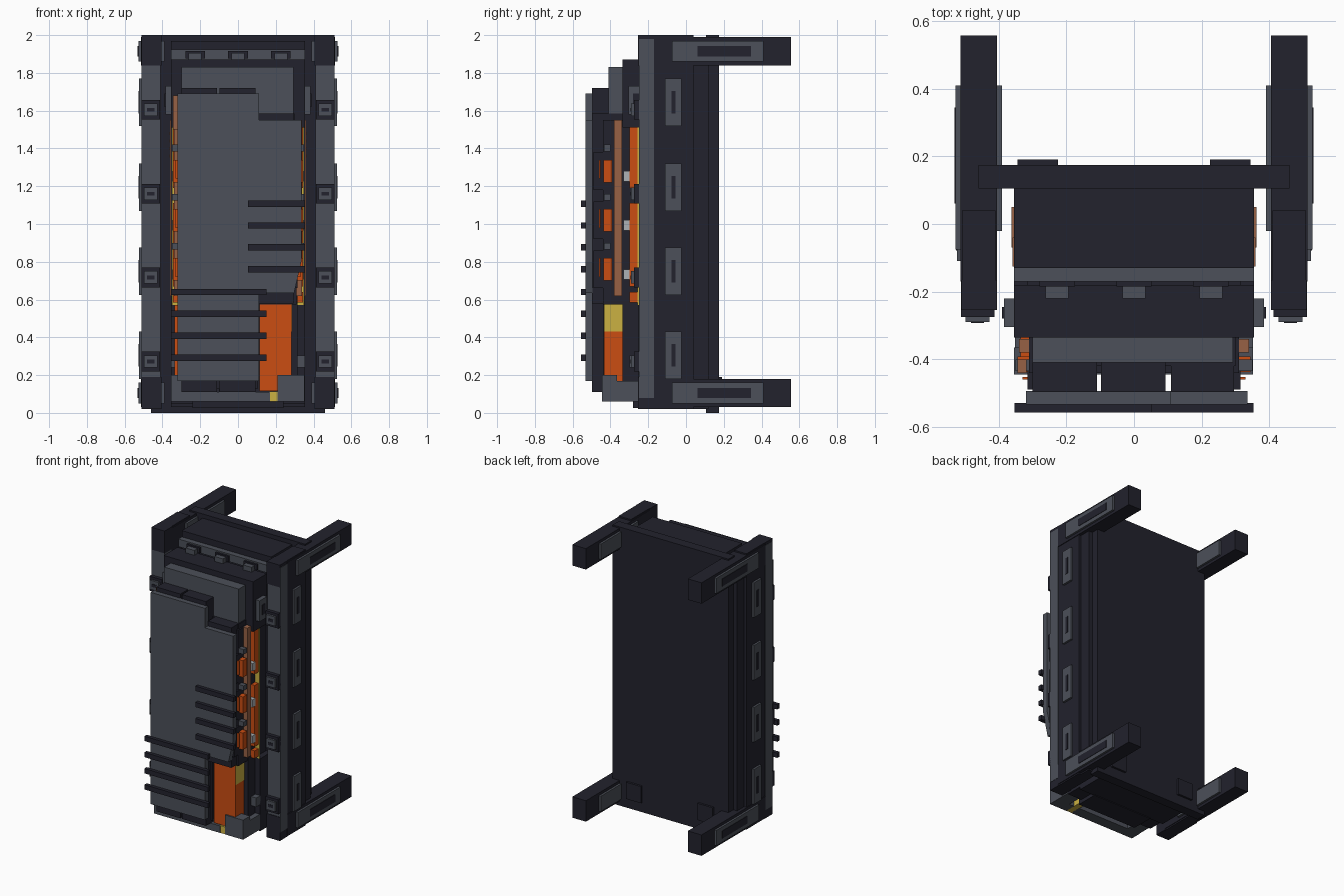
import bpy, bmesh


def material(name, r, g, b):
    m = bpy.data.materials.new(name)
    m.diffuse_color = (r, g, b, 1)
    return m


DARK = material("dark_navy", 0.016, 0.016, 0.026)
GREY = material("slate_grey", 0.072, 0.080, 0.100)
ORANGE = material("orange", 0.60, 0.075, 0.006)
YELLOW = material("yellow", 0.60, 0.44, 0.055)
BROWN = material("copper_brown", 0.31, 0.12, 0.06)
PALE = material("pale_grey", 0.42, 0.45, 0.47)


def prism(name, pts, y0, y1, mat):
    """Extrude an x-z outline from y0 to y1."""
    bm = bmesh.new()
    face = bm.faces.new([bm.verts.new((x, y0, z)) for x, z in pts])
    ext = bmesh.ops.extrude_face_region(bm, geom=[face])
    verts = [v for v in ext["geom"] if isinstance(v, bmesh.types.BMVert)]
    bmesh.ops.translate(bm, verts=verts, vec=(0, y1 - y0, 0))
    bmesh.ops.recalc_face_normals(bm, faces=bm.faces)
    me = bpy.data.meshes.new(name)
    bm.to_mesh(me)
    bm.free()
    me.materials.append(mat)
    ob = bpy.data.objects.new(name, me)
    bpy.context.collection.objects.link(ob)
    return ob


def box(name, x0, x1, y0, y1, z0, z1, mat):
    return prism(name, [(x0, z0), (x1, z0), (x1, z1), (x0, z1)], y0, y1, mat)


def pair(name, x0, x1, y0, y1, z0, z1, mat):
    """Box mirrored to both sides."""
    box(name + "_right", x0, x1, y0, y1, z0, z1, mat)
    box(name + "_left", -x1, -x0, y0, y1, z0, z1, mat)


# Back wall with stepped edges, and feet plates behind it
box("back_wall", -0.46, 0.46, 0.105, 0.175, 0.0, 2.0, DARK)
pair("back_foot_plate", 0.225, 0.345, 0.17, 0.19, 0.07, 0.19, DARK)

# Side posts: dark body, grey front strip, dark end caps
pair("post_body", 0.41, 0.508, -0.17, 0.04, 0.02, 2.0, DARK)
pair("post_step", 0.41, 0.49, 0.04, 0.12, 0.02, 1.99, DARK)
pair("post_strip", 0.41, 0.512, -0.25, -0.17, 0.08, 1.98, GREY)
for z0, z1 in ((0.02, 0.19), (1.84, 2.0)):
    pair("post_cap", 0.405, 0.510, -0.254, -0.165, z0, z1, DARK)

# Rear arms with grey side plates and dark slots
for z in (0.105, 1.915):
    pair("arm", 0.405, 0.513, -0.17, 0.557, z - 0.075, z + 0.075, DARK)
    pair("arm_outer_plate", 0.51, 0.528, -0.075, 0.41, z - 0.055, z + 0.055, GREY)
    pair("arm_outer_slot", 0.52, 0.531, 0.06, 0.345, z - 0.027, z + 0.027, DARK)
    pair("arm_inner_plate", 0.39, 0.41, -0.02, 0.41, z - 0.055, z + 0.055, GREY)

# Post side plates and front clips
for z in (0.305, 0.75, 1.195, 1.645):
    pair("side_plate", 0.505, 0.523, -0.11, -0.025, z - 0.125, z + 0.125, GREY)
    pair("side_slot", 0.515, 0.526, -0.078, -0.055, z - 0.06, z + 0.06, DARK)
for z in (0.272, 0.717, 1.16, 1.605):
    pair("clip_base", 0.412, 0.512, -0.275, -0.245, z - 0.052, z + 0.052, DARK)
    pair("clip_button", 0.427, 0.498, -0.29, -0.27, z - 0.033, z + 0.033, GREY)
    pair("clip_slot", 0.443, 0.482, -0.293, -0.285, z - 0.01, z + 0.01, DARK)

# Rear core with top and bottom beams and their clips
box("rear_core", -0.355, 0.355, -0.13, 0.11, 0.03, 1.97, DARK)
for name, z0, z1 in (("top_beam", 1.87, 1.925), ("bottom_beam", 0.075, 0.13)):
    box(name, -0.355, 0.355, -0.17, -0.12, z0, z1, GREY)
for x in (-0.227, 0, 0.227):
    box("beam_clip", x - 0.052, x + 0.052, -0.185, -0.16, 1.875, 1.915, DARK)
    box("beam_clip_nub", x - 0.034, x + 0.034, -0.22, -0.18, 1.87, 1.905, GREY)

# Layered machine body
box("middle_core", -0.315, 0.315, -0.335, -0.12, 0.10, 1.55, DARK)
box("lower_tray", -0.355, 0.355, -0.255, -0.12, 0.05, 0.57, DARK)
box("upper_hood", -0.355, 0.355, -0.335, -0.18, 1.51, 1.87, DARK)
box("upper_hood_face", -0.30, 0.293, -0.41, -0.33, 1.57, 1.83, GREY)
box("hood_ledge", -0.30, 0.30, -0.42, -0.33, 1.545, 1.585, DARK)
box("front_core", -0.31, 0.105, -0.44, -0.33, 0.13, 1.55, DARK)
box("front_core_side", 0.10, 0.31, -0.44, -0.33, 0.575, 1.55, DARK)
for x0, x1, z0, z1 in ((-0.30, -0.11, 0.11, 1.72), (-0.097, 0.093, 0.11, 1.72),
                       (0.11, 0.295, 0.58, 1.585)):
    box("front_column", x0, x1, -0.497, -0.41, z0, z1, DARK)
pair("hood_bracket", 0.35, 0.385, -0.305, -0.22, 1.58, 1.73, GREY)
pair("hood_bracket_slot", 0.38, 0.39, -0.28, -0.245, 1.62, 1.69, DARK)

# Front armour panel with stepped top and cut lower corner
prism("front_panel", [(-0.32, 0.17), (0.11, 0.17), (0.11, 0.635), (0.297, 0.635),
                      (0.335, 0.80), (0.335, 1.55), (0.11, 1.55), (0.11, 1.69),
                      (-0.32, 1.69)], -0.533, -0.494, GREY)

# Two banks of dark fins
for i in range(4):
    z = 0.76 + i * 0.116
    box("upper_fin", 0.052, 0.354, -0.557, -0.53, z - 0.017, z + 0.017, DARK)
    z = 0.292 + i * 0.116
    box("lower_fin", -0.354, 0.15, -0.557, -0.53, z - 0.017, z + 0.017, DARK)

# Exposed side details between the layers
pair("copper_rail", 0.31, 0.34, -0.38, -0.34, 0.62, 1.55, BROWN)
box("left_copper_edge", -0.345, -0.318, -0.44, -0.40, 1.50, 1.68, BROWN)
pair("yellow_trim", 0.31, 0.349, -0.257, -0.249, 0.57, 1.51, YELLOW)
for z0, z1 in ((1.19, 1.51), (0.67, 1.11), (0.585, 0.64)):
    pair("orange_rail", 0.31, 0.343, -0.30, -0.255, z0, z1, ORANGE)
for z in (0.76, 1.02, 1.28):
    pair("orange_block", 0.30, 0.345, -0.437, -0.392, z - 0.06, z + 0.06, ORANGE)
    pair("grey_block", 0.30, 0.35, -0.435, -0.40, z + 0.105, z + 0.14, GREY)
    pair("pale_block", 0.31, 0.348, -0.332, -0.30, z - 0.055, z, PALE)
    pair("orange_tab", 0.30, 0.33, -0.46, -0.452, z - 0.04, z + 0.06, ORANGE)
    pair("dark_column_tab", 0.29, 0.315, -0.49, -0.43, z - 0.10, z + 0.10, DARK)
for z in (1.36, 1.40, 1.44, 1.48):
    pair("copper_rib", 0.35, 0.362, -0.07, 0.05, z - 0.008, z + 0.008, BROWN)
pair("copper_strip", 0.35, 0.359, -0.125, -0.04, 0.62, 1.55, BROWN)

# Lower corner canister, orange with a yellow side panel
box("canister", 0.115, 0.283, -0.435, -0.255, 0.115, 0.578, ORANGE)
box("canister_side_panel", 0.28, 0.286, -0.434, -0.256, 0.43, 0.576, YELLOW)
box("left_canister", -0.335, -0.30, -0.40, -0.255, 0.20, 0.57, ORANGE)
box("canister_fitting", 0.235, 0.28, -0.49, -0.43, 0.58, 0.632, GREY)
pair("lower_side_bolt", 0.28, 0.355, -0.30, -0.25, 0.24, 0.305, GREY)

# Bottom bumper
box("bumper_corner_right", 0.21, 0.352, -0.445, -0.365, 0.06, 0.20, GREY)
box("bumper_corner_left", -0.355, -0.22, -0.445, -0.365, 0.06, 0.20, GREY)
box("bumper_bar", -0.22, 0.17, -0.445, -0.365, 0.06, 0.11, GREY)
box("bumper_marker", 0.165, 0.21, -0.443, -0.30, 0.06, 0.112, YELLOW)
box("bumper_arm_right", 0.25, 0.352, -0.37, -0.25, 0.06, 0.17, GREY)
box("bumper_arm_left", -0.352, -0.25, -0.37, -0.25, 0.06, 0.17, GREY)
box("underside_plate", -0.24, 0.24, -0.28, -0.12, 0.025, 0.10, DARK)
for x in (-0.17, -0.07, 0.03):
    box("bumper_post", x - 0.03, x + 0.03, -0.44, -0.39, 0.10, 0.18, GREY)
